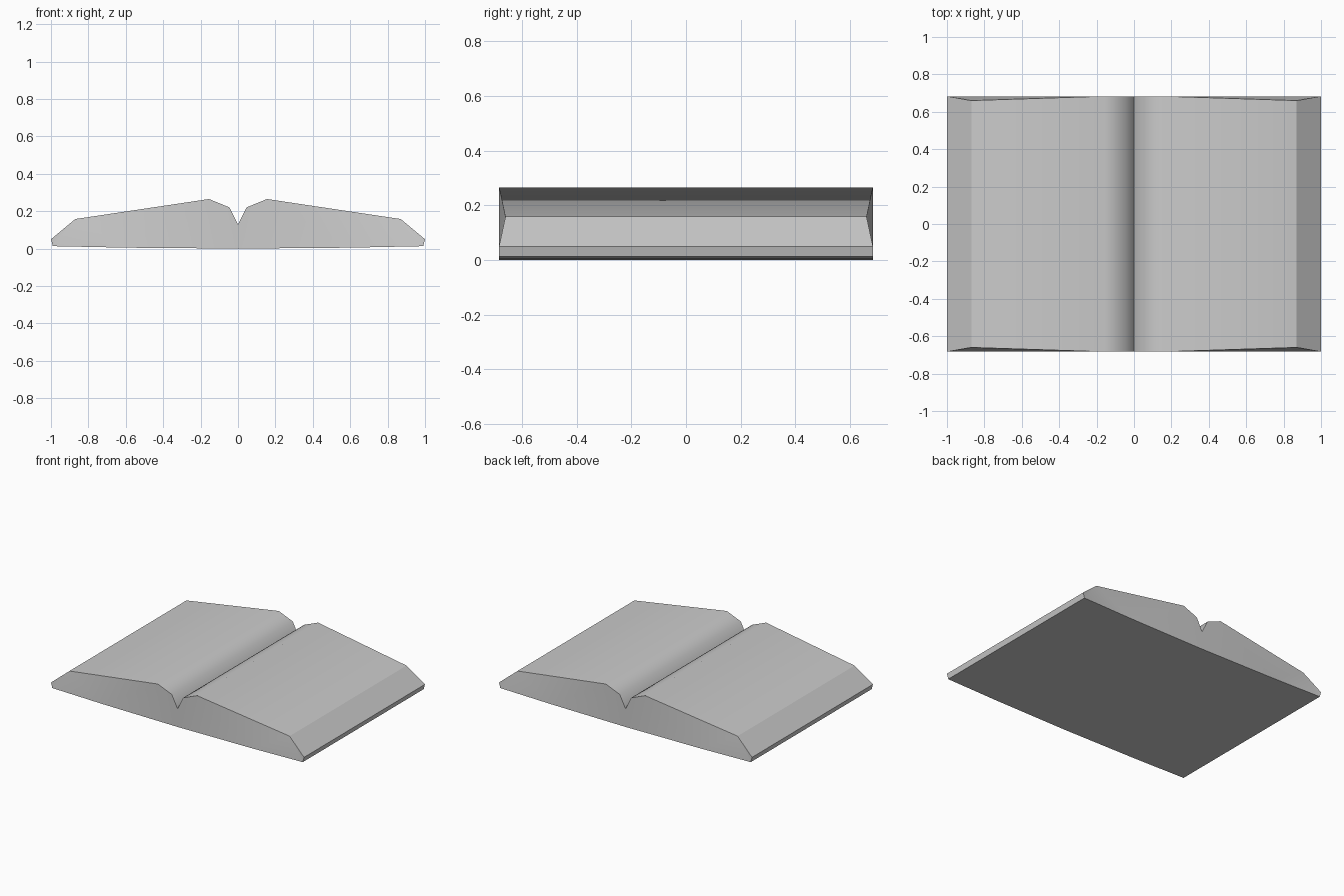
import bpy, bmesh, math

if "Cube" in bpy.data.objects:
    bpy.data.objects.remove(bpy.data.objects["Cube"], do_unlink=True)

paper = bpy.data.materials.new("paper_grey")
paper.use_nodes = True
GREY = (0.6, 0.6, 0.6, 1)
paper.diffuse_color = GREY
paper.node_tree.nodes["Principled BSDF"].inputs["Base Color"].default_value = GREY

# Cross-section of one half, from the gutter over the page to the spine
half = [(0, 0.13), (0.045, 0.22), (0.155, 0.265), (0.87, 0.158),
        (1, 0.05), (0.99, 0.013), (0.6, 0.005), (0, 0)]
ring = half + [(-x, z) for x, z in half[-2:0:-1]]
count = len(ring)
CORNER = 3
DEPTH, INSET = 0.683, 0.023

bm = bmesh.new()


def make_end(side):
    # The raised page corner is pulled in slightly
    return [bm.verts.new((x, side * (DEPTH - (INSET if i in (CORNER, count - CORNER) else 0)), z))
            for i, (x, z) in enumerate(ring)]


front, back = make_end(-1), make_end(1)

# Pages, fore edges and underside
for i in range(count):
    j = (i + 1) % count
    bm.faces.new((front[i], front[j], back[j], back[i]))

# Head and tail ends of both halves
for end in (front, back):
    for patch in ((0, 1, 2, 6, 7), (2, 3, 6), (3, 5, 6), (3, 4, 5)):
        bm.faces.new([end[i] for i in patch])
        bm.faces.new([end[-i % count] for i in patch])

bmesh.ops.recalc_face_normals(bm, faces=bm.faces)
mesh = bpy.data.meshes.new("open_book")
bm.to_mesh(mesh)
bm.free()
mesh.materials.append(paper)
book = bpy.data.objects.new("open_book", mesh)
bpy.context.collection.objects.link(book)

# Smooth curl into the gutter, crisp outer edges
bpy.ops.object.select_all(action='DESELECT')
book.select_set(True)
bpy.context.view_layer.objects.active = book
bpy.ops.object.shade_smooth_by_angle(angle=math.radians(50))
corner_x = half[CORNER][0]
for edge in mesh.edges:
    a, b = (mesh.vertices[v].co for v in edge.vertices)
    if abs(abs(a.x) - corner_x) < 0.001 and abs(a.x - b.x) < 0.001:
        edge.use_edge_sharp = True
